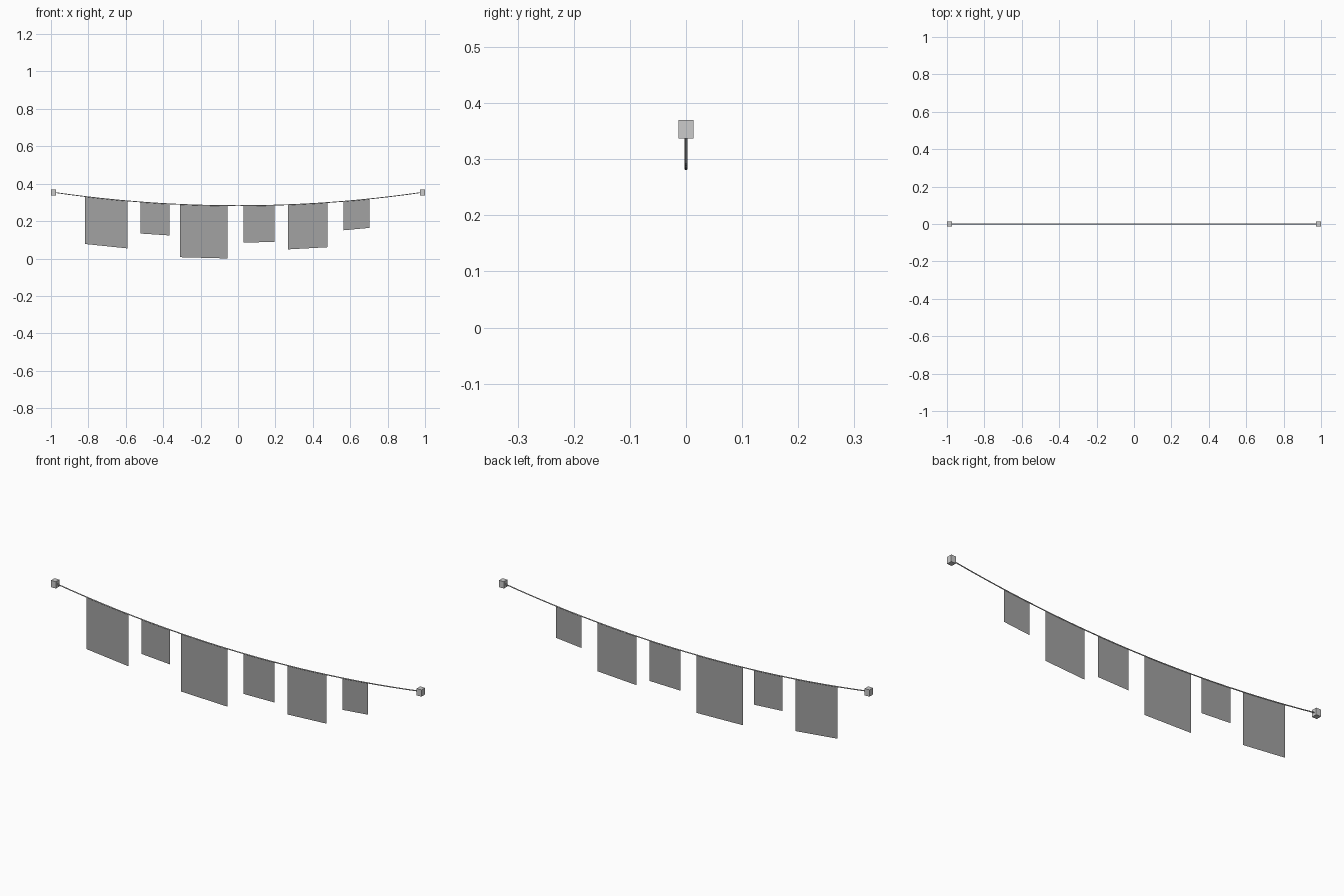
import bpy

if "Cube" in bpy.data.objects:
    bpy.data.objects.remove(bpy.data.objects["Cube"])

SAG_LOW, SAG_RISE, SPAN = 0.2825, 0.0715, 0.987


def rope_z(x):
    return SAG_LOW + SAG_RISE * (x / SPAN) ** 2


# dark grey cloth
cloth = bpy.data.materials.new("dark_cloth")
cloth.diffuse_color = (0.36, 0.36, 0.36, 1)
cloth.use_nodes = True
cloth.node_tree.nodes["Principled BSDF"].inputs["Base Color"].default_value = cloth.diffuse_color


def mesh_object(name, verts, faces):
    mesh = bpy.data.meshes.new(name)
    mesh.from_pydata(verts, [], faces)
    mesh.materials.append(cloth)
    obj = bpy.data.objects.new(name, mesh)
    bpy.context.collection.objects.link(obj)
    return obj


# sagging rope
curve = bpy.data.curves.new("rope", "CURVE")
curve.dimensions = "3D"
curve.bevel_depth = 0.0025
curve.bevel_resolution = 1
curve.use_fill_caps = True
spline = curve.splines.new("POLY")
count = 25
spline.points.add(count - 1)
for i, p in enumerate(spline.points):
    x = -SPAN + 2 * SPAN * i / (count - 1)
    p.co = (x, 0, rope_z(x), 1)
rope = bpy.data.objects.new("rope", curve)
bpy.context.collection.objects.link(rope)
bpy.context.view_layer.objects.active = rope
rope.select_set(True)
bpy.ops.object.convert(target="MESH")

# end blocks
for side, name in ((-1, "left_end_block"), (1, "right_end_block")):
    bpy.ops.mesh.primitive_cube_add(size=1, location=(side * SPAN, 0, 0.353))
    block = bpy.context.object
    block.name = name
    block.scale = (0.026, 0.027, 0.033)

# hanging cloth flags: left x, right x, drop
flags = [(-0.817, -0.590, 0.254), (-0.522, -0.366, 0.169),
         (-0.309, -0.056, 0.2825), (0.029, 0.196, 0.197),
         (0.268, 0.479, 0.239), (0.564, 0.702, 0.155)]
for i, (a, b, drop) in enumerate(flags, 1):
    za, zb = rope_z(a), rope_z(b)
    mesh_object(f"flag_{i}",
                [(a, 0, za - drop), (b, 0, zb - drop), (b, 0, zb), (a, 0, za)],
                [(0, 1, 2, 3)])
